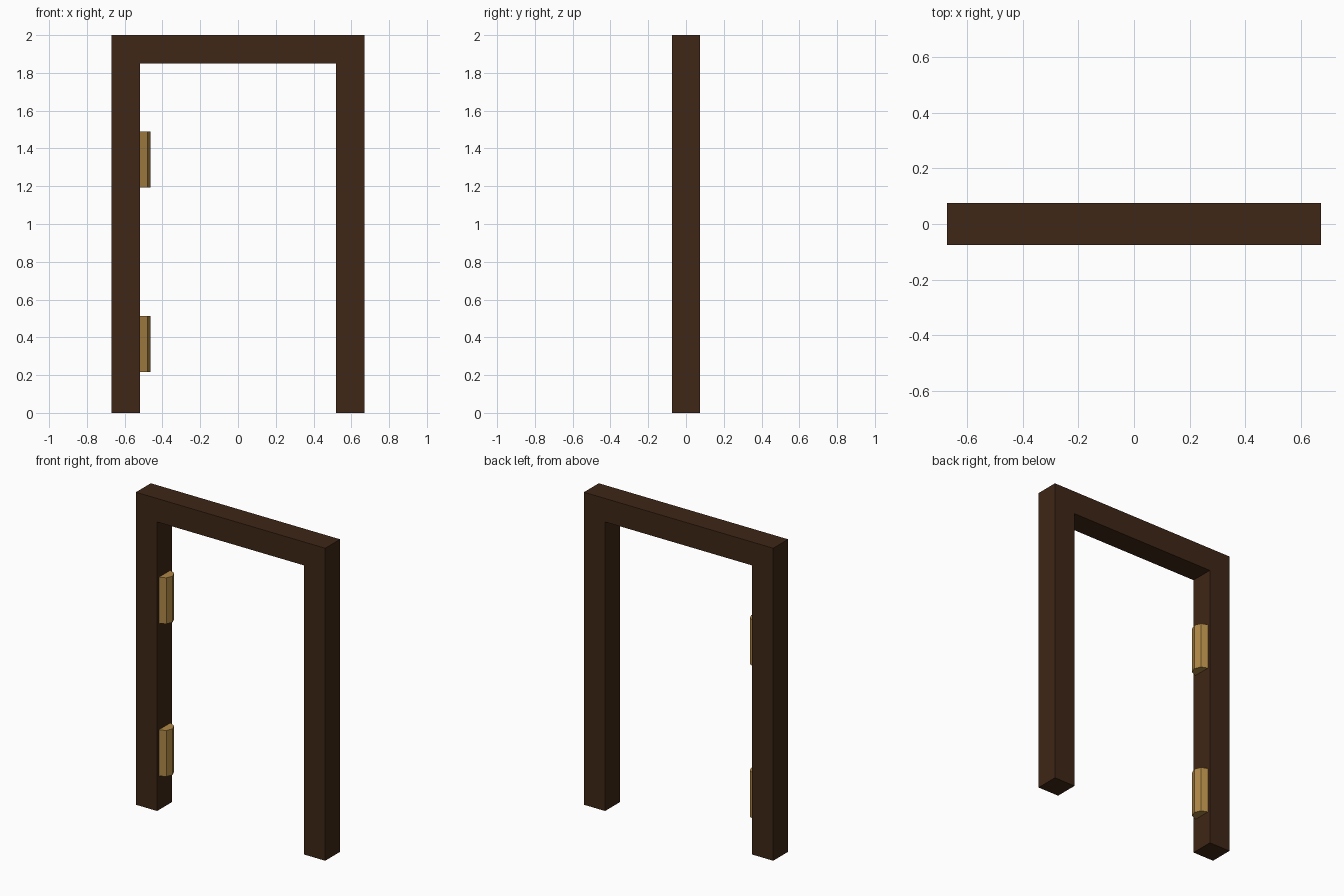
import bpy, bmesh
from mathutils import Matrix

if "Cube" in bpy.data.objects:
    bpy.data.objects.remove(bpy.data.objects["Cube"])


def material(name, rgb):
    m = bpy.data.materials.new(name)
    m.diffuse_color = (*rgb, 1)
    m.use_nodes = True
    m.node_tree.nodes["Principled BSDF"].inputs["Base Color"].default_value = m.diffuse_color
    return m


def new_object(name, bm, mat):
    bmesh.ops.recalc_face_normals(bm, faces=bm.faces[:])
    mesh = bpy.data.meshes.new(name)
    bm.to_mesh(mesh)
    bm.free()
    mesh.materials.append(mat)
    ob = bpy.data.objects.new(name, mesh)
    bpy.context.collection.objects.link(ob)
    return ob


wood = material("dark_wood", (0.05, 0.02, 0.008))
brass = material("brass", (0.42, 0.24, 0.06))

# Door frame: one arch profile extruded through its depth
W, T, D, H = 0.67, 0.15, 0.15, 2.0
profile = [(-W, 0), (-W + T, 0), (-W + T, H - T), (W - T, H - T),
           (W - T, 0), (W, 0), (W, H), (-W, H)]
bm = bmesh.new()
face = bm.faces.new([bm.verts.new((x, -D / 2, z)) for x, z in profile])
ext = bmesh.ops.extrude_face_region(bm, geom=[face])
bmesh.ops.translate(bm, vec=(0, D, 0),
                    verts=[v for v in ext["geom"] if isinstance(v, bmesh.types.BMVert)])
new_object("door_frame", bm, wood)

# Hinges: eight-sided barrels half sunk into the left post
for name, z in (("lower_hinge", 0.365), ("upper_hinge", 1.342)):
    bm = bmesh.new()
    bmesh.ops.create_cone(bm, cap_ends=True, segments=8, radius1=0.057,
                          radius2=0.057, depth=0.295,
                          matrix=Matrix.Translation((-W + T, 0, z)))
    new_object(name, bm, brass)
